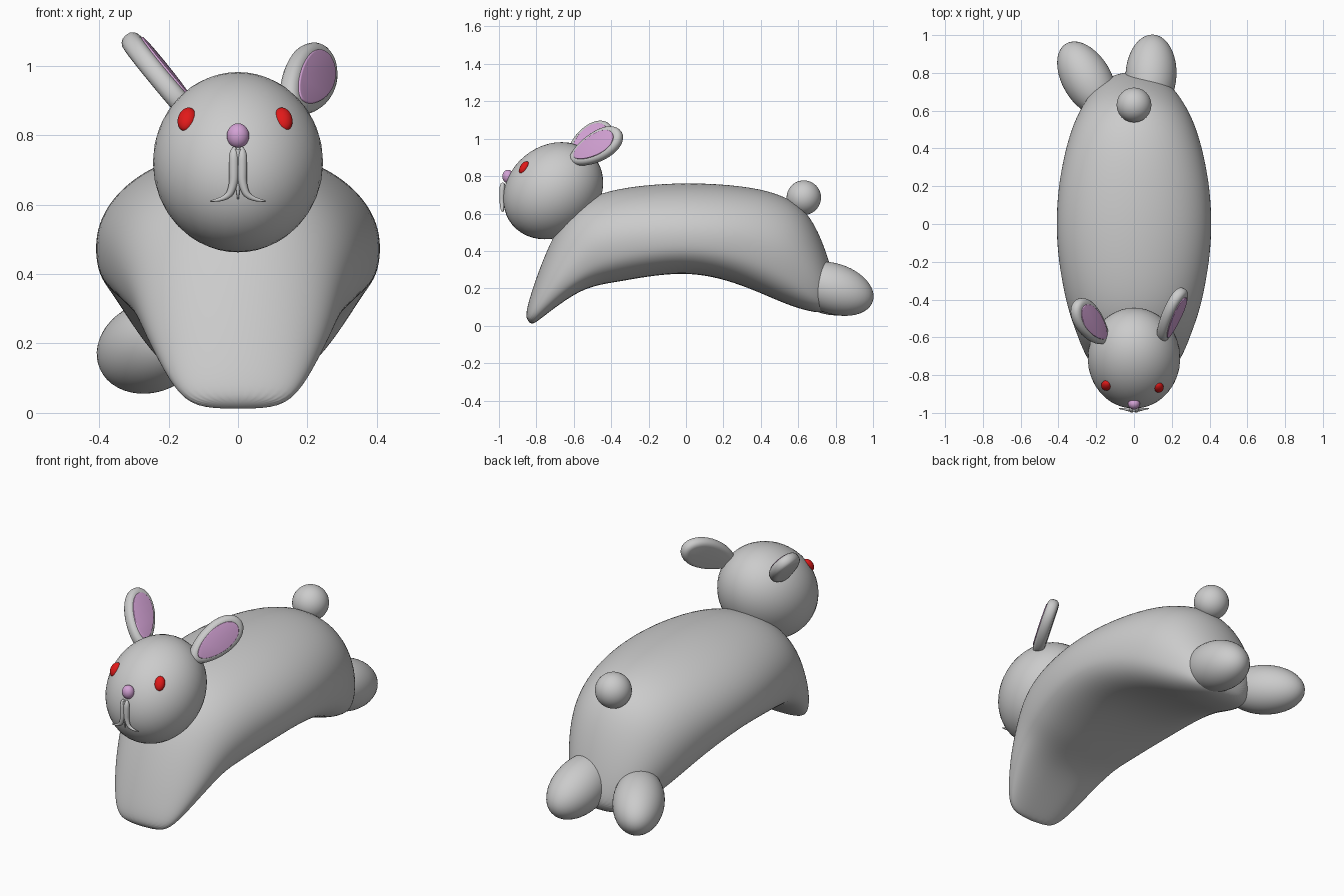
import bpy, bmesh, math
from mathutils import Vector, Matrix

if "Cube" in bpy.data.objects:
    bpy.data.objects.remove(bpy.data.objects["Cube"])


def material(name, rgb):
    m = bpy.data.materials.new(name)
    m.diffuse_color = (*rgb, 1)
    m.use_nodes = True
    m.node_tree.nodes["Principled BSDF"].inputs["Base Color"].default_value = m.diffuse_color
    return m


PINK = material("pink", (0.65, 0.36, 0.66))
RED = material("red", (0.75, 0.01, 0.01))


def make(name, bm, mat=None, matrix=None):
    bmesh.ops.recalc_face_normals(bm, faces=bm.faces[:])
    for f in bm.faces:
        f.smooth = True
    me = bpy.data.meshes.new(name)
    bm.to_mesh(me)
    bm.free()
    ob = bpy.data.objects.new(name, me)
    bpy.context.collection.objects.link(ob)
    if mat:
        me.materials.append(mat)
    if matrix:
        ob.matrix_world = matrix
    return ob


def ellipsoid(name, loc, radii, axis=(0, 1, 0), mat=None):
    """Ellipsoid whose local Y points along axis."""
    bm = bmesh.new()
    bmesh.ops.create_uvsphere(bm, u_segments=40, v_segments=24, radius=1)
    rot = Vector(axis).to_track_quat('Y', 'Z').to_matrix().to_4x4()
    bm.transform(Matrix.Translation(loc) @ rot @ Matrix.Diagonal((*radii, 1)))
    return make(name, bm, mat)


# Body: rings given by top (y, z), bottom (y, z), half width
sections = [
    (-.856, .035, -.825, .002, .11), (-.853, .09, -.78, .035, .175),
    (-.82, .20, -.67, .12, .23), (-.775, .33, -.56, .19, .275),
    (-.69, .53, -.46, .22, .31), (-.58, .66, -.36, .235, .35),
    (-.42, .725, -.25, .255, .38), (-.22, .755, -.13, .272, .405),
    (0, .767, 0, .28, .415), (.24, .757, .14, .263, .405),
    (.45, .725, .28, .222, .375), (.60, .66, .42, .165, .335),
    (.69, .55, .54, .112, .285), (.76, .37, .65, .078, .225),
    (.80, .22, .72, .068, .16), (.81, .13, .77, .08, .08)]
N = 28
bm = bmesh.new()
rings = []
for ty, tz, by, bz, w in sections:
    top, bot = Vector((0, ty, tz)), Vector((0, by, bz))
    mid = bot.lerp(top, 0.42)
    ring = []
    for i in range(N):
        c, s = math.cos(2 * math.pi * i / N), math.sin(2 * math.pi * i / N)
        if s >= 0:
            p = mid.lerp(top, s)
        else:  # flatter, boxier belly
            p = mid.lerp(bot, (-s) ** 0.72)
            c = math.copysign(abs(c) ** 0.72, c)
        ring.append(bm.verts.new((w * c, p.y, p.z)))
    rings.append(ring)
for a, b in zip(rings, rings[1:]):
    for i in range(N):
        j = (i + 1) % N
        bm.faces.new((a[i], a[j], b[j], b[i]))
bm.faces.new(rings[0])
bm.faces.new(rings[-1])
body = make("body", bm)
body.modifiers.new("smooth", 'SUBSURF').levels = 2
body.modifiers["smooth"].render_levels = 2

# Head, tail and hind feet
ellipsoid("head", (0, -.71, .722), (.245, .285, .24), (0, -.766, -.643))
ellipsoid("tail", (0, .63, .685), (.092, .092, .092))
ellipsoid("hind_foot_left", (-.25, .768, .19), (.13, .22, .13), (-.5, .85, -.2))
ellipsoid("hind_foot_right", (.09, .79, .198), (.135, .22, .135), (.05, .93, -.3))

# Face
for side, x, y in (("left", -.147, -.855), ("right", .13, -.865)):
    ellipsoid("eye_" + side, (x, y, .845), (.027, .022, .038),
              (x * 1.5, -.6, .4), RED)
ellipsoid("nose", (0, -.952, .798), (.032, .03, .036), mat=PINK)


# Mouth: tapered strands running down and curling outward
def strand(name, pts):
    cu = bpy.data.curves.new(name, 'CURVE')
    cu.dimensions = '3D'
    cu.bevel_depth = 1
    cu.bevel_resolution = 3
    cu.use_fill_caps = True
    cu.resolution_u = 8
    sp = cu.splines.new('NURBS')
    sp.points.add(len(pts) - 1)
    sp.order_u = 3
    sp.use_endpoint_u = True
    for p, (x, y, z, r) in zip(sp.points, pts):
        p.co = (x, y, z, 1)
        p.radius = r
    bpy.context.collection.objects.link(bpy.data.objects.new(name, cu))


for side, k in (("left", -1), ("right", 1)):
    strand("mouth_" + side, [
        (k * .010, -.977, .765, .004), (k * .012, -.982, .755, .015),
        (k * .012, -.984, .70, .015), (k * .012, -.984, .66, .013),
        (k * .03, -.982, .615, .009), (k * .08, -.977, .61, .002)])
strand("mouth_middle", [(0, -.98, .76, .012), (0, -.984, .69, .012),
                        (0, -.98, .615, .002)])


# Ears: rounded slabs with a pink inner pad
def ear_slab(name, matrix, half_w, half_l, depth, offset, bevel, mat=None):
    bm = bmesh.new()
    bmesh.ops.create_cone(bm, cap_ends=True, segments=40, radius1=1,
                          radius2=1, depth=depth)
    for v in bm.verts:
        v.co.x *= half_w * (1 + 0.18 * v.co.y)
        v.co.y *= half_l
        v.co.z += offset
    ob = make(name, bm, mat, matrix)
    mod = ob.modifiers.new("round", 'BEVEL')
    mod.width = bevel
    mod.segments = 4
    mod.limit_method = 'ANGLE'
    mod.angle_limit = math.radians(40)


for side, loc, axis, normal in (
        ("left", (-.232, -.52, .977), (-.49, .62, .62), (.8, -.08, .65)),
        ("right", (.20, -.48, .955), (.34, .82, .45), (.8, -.5, .3))):
    a = Vector(axis).normalized()
    w = a.cross(Vector(normal)).normalized()
    n = w.cross(a)
    m = Matrix((w, a, n)).transposed().to_4x4()
    m.translation = loc
    ear_slab("ear_" + side, m, .085, .165, .06, 0, .026)
    ear_slab("ear_inner_" + side, m, .062, .128, .012, .029, .004, PINK)
